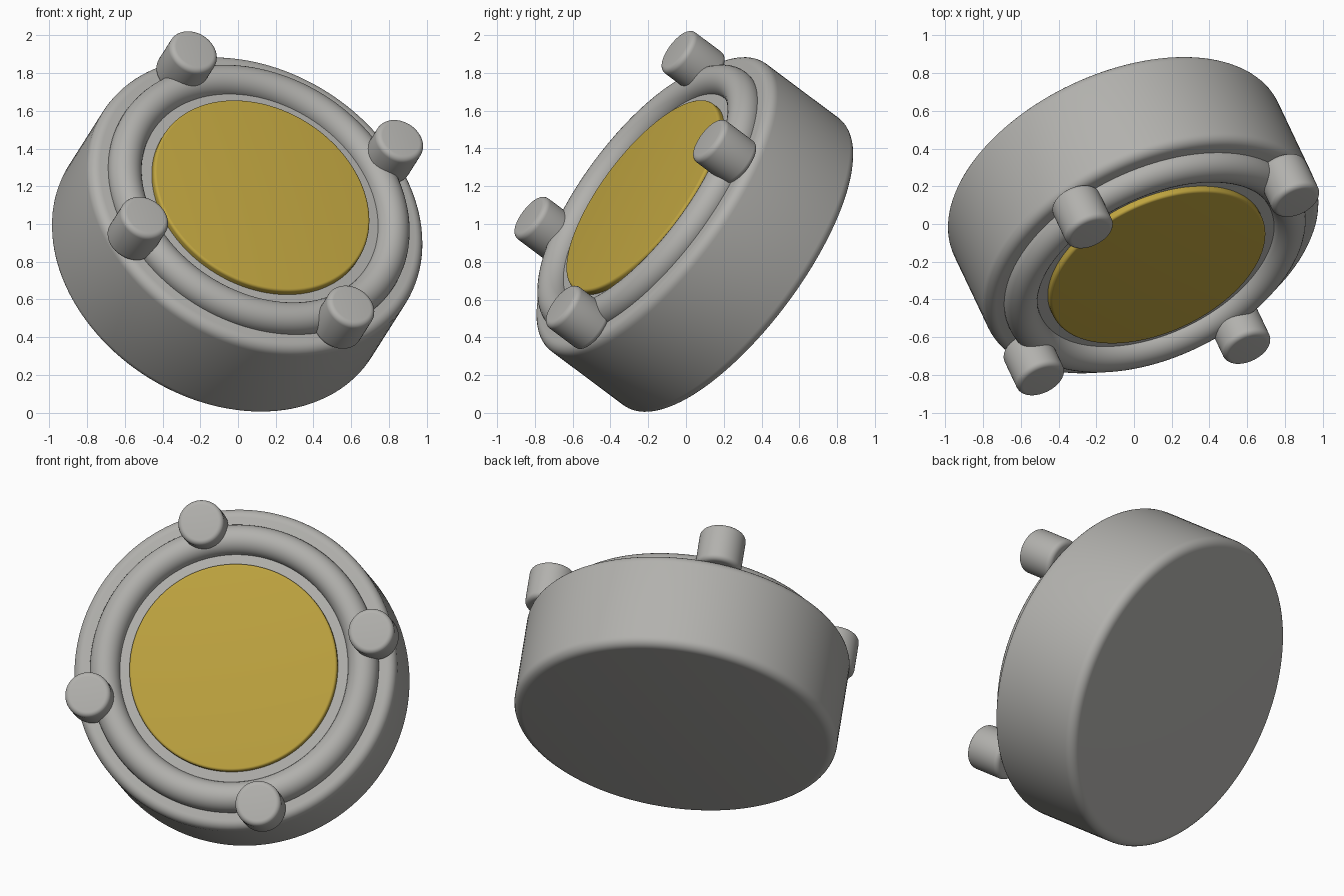
import bpy, bmesh, math
from mathutils import Matrix, Vector

default = bpy.data.objects.get("Cube")
if default:
    bpy.data.objects.remove(default, do_unlink=True)


def material(name, rgb):
    mat = bpy.data.materials.new(name)
    mat.use_nodes = True
    mat.diffuse_color = (*rgb, 1)
    mat.node_tree.nodes["Principled BSDF"].inputs["Base Color"].default_value = (*rgb, 1)
    return mat


grey = material("warm_grey", (0.445, 0.44, 0.42))
gold = material("gold", (0.515, 0.367, 0.05))

# Tilted frame: local z is the axis of the disc, local x points to the first knob
axis = Vector((0.355, -0.749, 0.56)).normalized()
first = Vector((-0.49, 0.36, 0.79))
first = (first - axis * first.dot(axis)).normalized()
frame = Matrix((first, axis.cross(first), axis)).transposed().to_4x4()
frame.translation = (-0.004, 0.046, 0.945)


def finish(obj, name, mat, offset):
    obj.name = name
    obj.data.materials.append(mat)
    obj.matrix_world = frame @ Matrix.Translation(offset)
    bpy.ops.object.shade_smooth_by_angle(angle=math.radians(35))


def disc(name, mat, radius, low, high, bevel, offset=(0, 0), sides=128):
    """Round-edged cylinder between two heights along the axis."""
    bpy.ops.mesh.primitive_cylinder_add(vertices=sides, radius=radius, depth=high - low)
    obj = bpy.context.object
    bm = bmesh.new()
    bm.from_mesh(obj.data)
    rims = [e for e in bm.edges if abs(e.verts[0].co.z - e.verts[1].co.z) < 1e-4]
    bmesh.ops.bevel(bm, geom=rims, offset=bevel, segments=6, profile=0.5, affect='EDGES')
    bm.to_mesh(obj.data)
    bm.free()
    finish(obj, name, mat, (*offset, (low + high) / 2))


# Main body, recessed plate and gold face
disc("body", grey, 0.95, -0.31, 0.308, 0.055)
disc("inner_plate", grey, 0.71, 0.2, 0.335, 0.005)
disc("face_disc", gold, 0.612, 0.3, 0.373, 0.015)

# Rounded ring
bpy.ops.mesh.primitive_torus_add(major_radius=0.76, minor_radius=0.09,
                                 major_segments=128, minor_segments=32)
finish(bpy.context.object, "ring", grey, (0, 0, 0.32))

# Four knobs around the ring
for i in range(4):
    a = i * math.pi / 2
    disc(f"knob_{i + 1}", grey, 0.135, 0.3, 0.54, 0.03,
         (0.85 * math.cos(a), 0.85 * math.sin(a)), 48)
